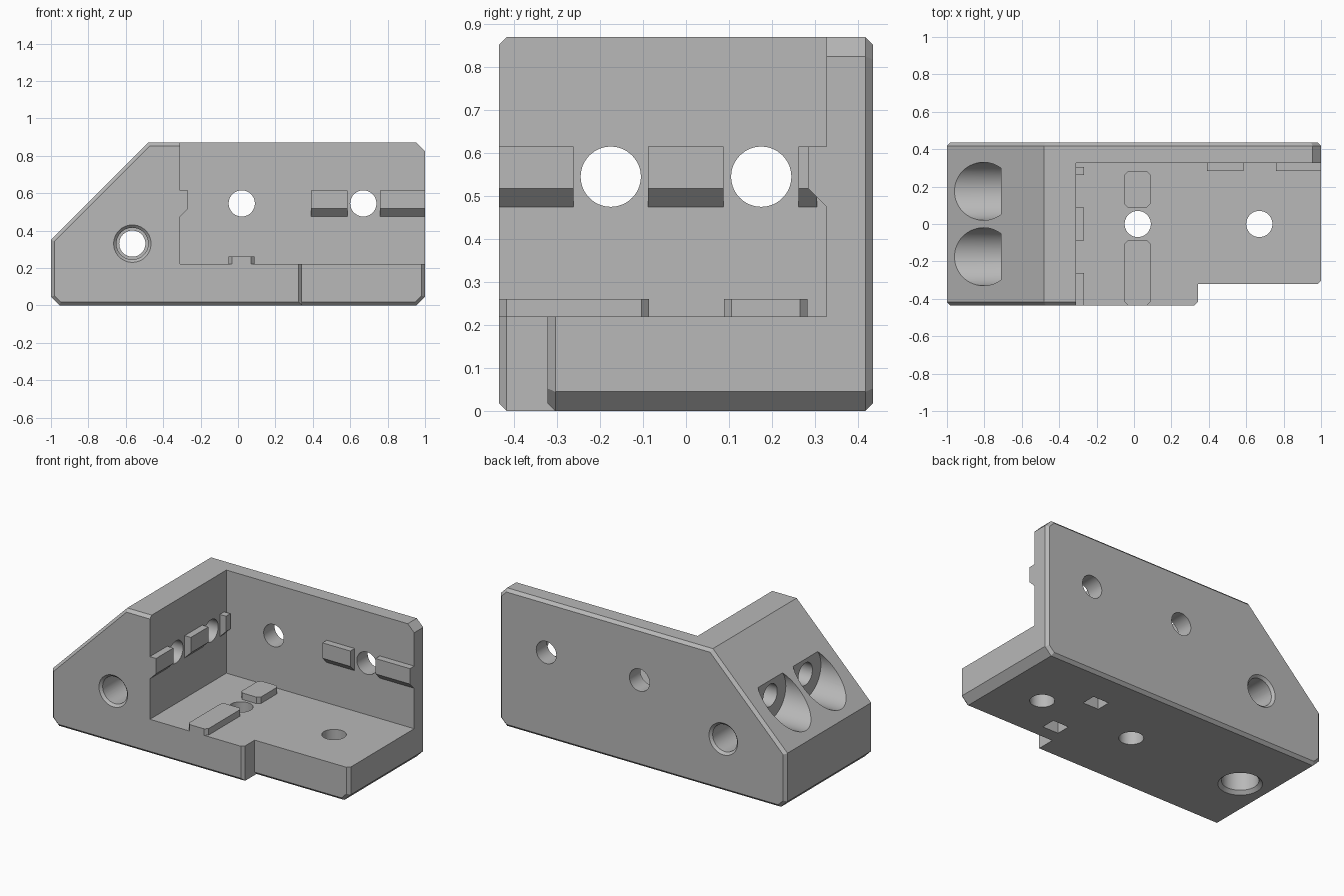
import bpy, bmesh, math
from mathutils import Vector, Matrix

cube = bpy.data.objects.get("Cube")
if cube:
    bpy.data.objects.remove(cube)

GREY = (0.48, 0.48, 0.48, 1)
mat = bpy.data.materials.new("plain grey")
mat.use_nodes = True
mat.diffuse_color = GREY
mat.node_tree.nodes["Principled BSDF"].inputs["Base Color"].default_value = GREY

EDGE = 0.018      # small bevel on outer edges
WALL_X = -0.31    # inner face of the end block
WALL_Y = 0.327    # inner face of the long wall
FLOOR = 0.22      # top of the base
HALF = 0.435      # half depth
BORE = 0.07
HOLE_Z = 0.545
TOP = 0.87


def finish(name, bm):
    bmesh.ops.recalc_face_normals(bm, faces=bm.faces)
    mesh = bpy.data.meshes.new(name)
    bm.to_mesh(mesh)
    bm.free()
    mesh.materials.append(mat)
    ob = bpy.data.objects.new(name, mesh)
    bpy.context.collection.objects.link(ob)
    return ob


def prism(name, outline, start, end, axis="y", bevel=None):
    """Extrude an outline along an axis; bevel picks edges by a rule."""
    place = {"x": lambda a, b, t: (t, a, b),
             "y": lambda a, b, t: (a, t, b),
             "z": lambda a, b, t: (a, b, t)}[axis]
    bm = bmesh.new()
    rings = [[bm.verts.new(place(a, b, t)) for a, b in outline] for t in (start, end)]
    for ring in rings:
        bm.faces.new(ring)
    n = len(outline)
    for i in range(n):
        j = (i + 1) % n
        bm.faces.new((rings[0][i], rings[0][j], rings[1][j], rings[1][i]))
    if bevel:
        bmesh.ops.recalc_face_normals(bm, faces=bm.faces)
        edges = [e for e in bm.edges if bevel(e)]
        bmesh.ops.bevel(bm, geom=edges, offset=EDGE, segments=1, affect="EDGES")
    return finish(name, bm)


def box(name, x, y, z, bevel=None):
    outline = [(x[0], y[0]), (x[1], y[0]), (x[1], y[1]), (x[0], y[1])]
    return prism(name, outline, z[0], z[1], "z", bevel)


def cone(name, axis, center, start, end, r1, r2=None):
    """Round cutter along an axis, tapering from r1 to r2."""
    bm = bmesh.new()
    bmesh.ops.create_cone(bm, cap_ends=True, segments=64, radius1=r1,
                          radius2=r1 if r2 is None else r2, depth=abs(end - start))
    way = Vector([float(axis == k) for k in "xyz"])
    direction = way if end > start else -way
    turn = direction.to_track_quat("Z", "Y").to_matrix().to_4x4()
    mid = Vector(center) + way * (start + end) / 2
    bmesh.ops.transform(bm, matrix=Matrix.Translation(mid) @ turn, verts=bm.verts)
    return finish(name, bm)


def combine(target, other, operation):
    mod = target.modifiers.new(operation, "BOOLEAN")
    mod.operation = operation
    mod.solver = "EXACT"
    mod.object = other
    bpy.context.view_layer.objects.active = target
    bpy.ops.object.modifier_apply(modifier=mod.name)
    bpy.data.objects.remove(other)


def cap_edge(y):
    return lambda e: all(abs(v.co.y - y) < 1e-4 for v in e.verts)


# Main body: side outline with bevelled front and back rims
left_side = [(-0.48, TOP), (-1, 0.35), (-1, 0.045), (-0.955, 0)]
full = left_side + [(0.955, 0), (1, 0.045), (1, 0.825), (0.955, TOP)]
front, back = cap_edge(-0.322), cap_edge(HALF)
body = prism("bracket_body", full, -0.322, HALF, "y", lambda e: front(e) or back(e))

# Deeper front portion that stops at the step in the base
step = prism("front_step", left_side + [(0.342, 0), (0.342, TOP)],
             -HALF, 0.1, "y", cap_edge(-HALF))
combine(body, step, "UNION")

# Open pocket above the base
combine(body, box("pocket", (WALL_X, 2), (-2, WALL_Y), (FLOOR, 2)), "DIFFERENCE")

cutters = []
# Screw holes through the end block, with wide head recesses in the slope
for y in (-0.175, 0.175):
    c = (0, y, HOLE_Z)
    cutters += [cone("end_hole", "x", c, -1.2, 0, BORE),
                cone("head_recess", "x", c, -0.71, -1.3, 0.155)]
# Screw holes through the long wall and the base
for x in (0.02, 0.67):
    cutters += [cone("wall_hole", "y", (x, 0, HOLE_Z), 0.2, 0.6, BORE),
                cone("base_hole", "z", (x, 0, 0), -0.1, 0.4, BORE)]
# Cross hole with a wider, countersunk seat at both ends
c = (-0.565, 0, 0.33)
cutters.append(cone("cross_hole", "y", c, -0.6, 0.6, BORE))
for s in (-1, 1):
    cutters += [cone("seat", "y", c, s * 0.6, s * 0.2, 0.085),
                cone("seat_sink", "y", c, s * 0.455, s * 0.415, 0.12, 0.08)]
# Blind hole under the end block
c = (-0.775, 0, 0)
cutters += [cone("blind_hole", "z", c, -0.1, 0.3, 0.105),
            cone("blind_sink", "z", c, -0.02, 0.02, 0.145, 0.105)]
# Two small slots under the base
for y in (-0.175, 0.175):
    cutters.append(box("slot", (0.37, 0.48), (y - 0.045, y + 0.045), (-0.1, 0.1)))
for cutter in cutters:
    combine(body, cutter, "DIFFERENCE")

# Locating ribs with a sloped underside
LOW, MID, HIGH, OUT = 0.475, 0.518, 0.615, 0.043
parts = [body]


def rib_outline(wall, s):
    return [(wall - s * 0.01, LOW), (wall, LOW), (wall + s * OUT, MID),
            (wall + s * OUT, HIGH), (wall - s * 0.01, HIGH)]


for y0, y1 in ((-HALF, -0.262), (-0.088, 0.087), (0.262, 0.305)):
    parts.append(prism("end_rib", rib_outline(WALL_X, 1), y0, y1))
for x0, x1 in ((0.39, 0.585), (0.76, 1)):
    parts.append(prism("wall_rib", rib_outline(WALL_Y, -1), x0, x1, "x"))

# Raised pads on the base with clipped corners
for y0, y1 in ((-HALF, -0.086), (0.088, 0.283)):
    parts.append(box("base_pad", (-0.05, 0.087), (y0, y1), (FLOOR - 0.01, 0.261),
                     lambda e: abs(e.verts[0].co.z - e.verts[1].co.z) > 0.01))

# Smooth bores, crisp edges
for ob in parts:
    bpy.ops.object.select_all(action="DESELECT")
    ob.select_set(True)
    bpy.context.view_layer.objects.active = ob
    bpy.ops.object.shade_smooth_by_angle(angle=math.radians(25))
